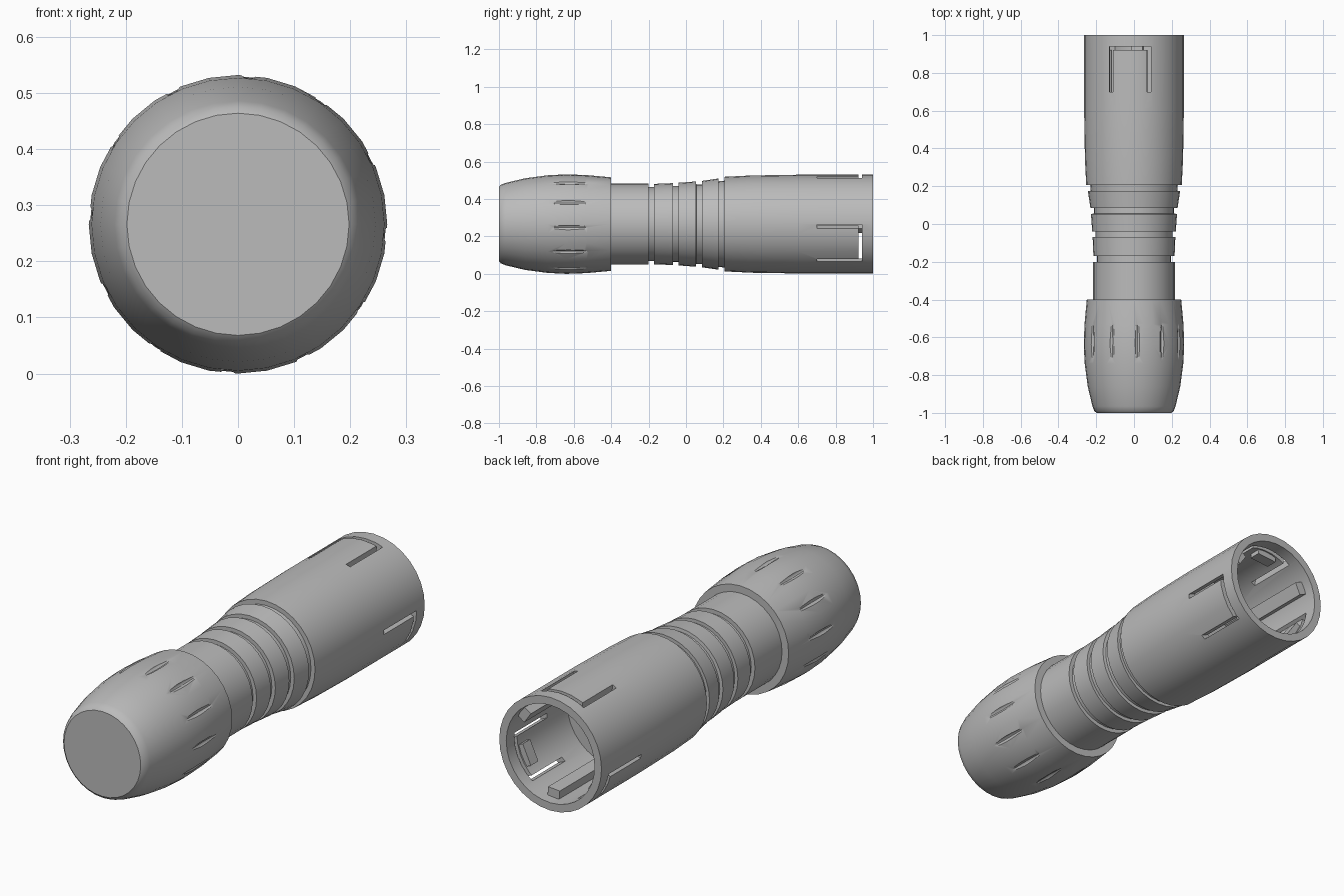
import bpy, bmesh
from math import sin, cos, pi, radians
from mathutils import Matrix, Vector

if "Cube" in bpy.data.objects:
    bpy.data.objects.remove(bpy.data.objects["Cube"])

AXIS = 0.266   # height of the long axis
SIDES = 32
GREY = (0.5, 0.5, 0.5, 1)
LATCHES = (95, 215, 335)
RIDGES = (35, 155, 275)

grey = bpy.data.materials.new("mid grey")
grey.use_nodes = True
grey.diffuse_color = GREY
grey.node_tree.nodes["Principled BSDF"].inputs["Base Color"].default_value = GREY


def finish(name, bm):
    bmesh.ops.recalc_face_normals(bm, faces=bm.faces)
    mesh = bpy.data.meshes.new(name)
    bm.to_mesh(mesh)
    bm.free()
    mesh.materials.append(grey)
    obj = bpy.data.objects.new(name, mesh)
    bpy.context.collection.objects.link(obj)
    return obj


def bridge(bm, rings):
    """Closed solid skinned over a list of point rings."""
    rings = [[bm.verts.new(p) for p in ring] for ring in rings]
    count = len(rings[0])
    for a, b in zip(rings, rings[1:]):
        for i in range(count):
            j = (i + 1) % count
            bm.faces.new((a[i], a[j], b[j], b[i]))
    bm.faces.new(rings[0])
    bm.faces.new(rings[-1])


def lathe(name, profile):
    """Solid turned around the long axis from (y, radius) points."""
    bm = bmesh.new()
    turns = [2 * pi * i / SIDES for i in range(SIDES)]
    bridge(bm, [[(r * cos(t), y, AXIS + r * sin(t)) for t in turns] for y, r in profile])
    return finish(name, bm)


def around(angle):
    """Frame whose x points outwards, y along the axis, at a given angle."""
    return Matrix.Translation((0, 0, AXIS)) @ Matrix.Rotation(-radians(angle), 4, 'Y')


def add_box(bm, angle, low, high):
    low, high = Vector(low), Vector(high)
    place = around(angle) @ Matrix.Translation((low + high) / 2)
    bmesh.ops.create_cube(bm, size=1, matrix=place @ Matrix.Diagonal((*(high - low), 1)))


def carve(obj, cutter):
    """Subtract the cutter, bake the result and drop the cutter."""
    mod = obj.modifiers.new("cut", 'BOOLEAN')
    mod.operation, mod.solver, mod.object = 'DIFFERENCE', 'EXACT', cutter
    bpy.context.view_layer.update()
    graph = bpy.context.evaluated_depsgraph_get()
    mesh = bpy.data.meshes.new_from_object(obj.evaluated_get(graph))
    obj.modifiers.clear()
    obj.data = mesh
    bpy.data.objects.remove(cutter)


# Front cap: rounded barrel with a flat end
front_cap = lathe("front_cap", [
    (-1.0, 0.198), (-0.99, 0.21), (-0.965, 0.22), (-0.86, 0.245), (-0.74, 0.261),
    (-0.64, 0.266), (-0.53, 0.262), (-0.4, 0.25)])

# Shallow grip dents around the cap
bm = bmesh.new()
for k in range(12):
    place = around(30 * k - 4) @ Matrix.Translation((0.278, -0.62, 0))
    bmesh.ops.create_uvsphere(bm, u_segments=12, v_segments=8, radius=1,
                              matrix=place @ Matrix.Diagonal((0.022, 0.17, 0.016, 1)))
carve(front_cap, finish("dent_cutter", bm))

# Body: neck, grooved rings, sleeve and the open socket at the back
profile = [(-0.42, 0.216), (-0.2, 0.216)]
bands = [(-0.17, -0.07, 0.215, 0.219), (-0.04, 0.053, 0.221, 0.228),
         (0.085, 0.175, 0.231, 0.244)]
for start, end, r0, r1 in bands:
    profile += [(start - 0.03, r0 - 0.018), (start, r0 - 0.018), (start, r0), (end, r1)]
profile += [(0.175, 0.229), (0.207, 0.232), (0.207, 0.253), (0.35, 0.26),
            (0.6, 0.264), (1.0, 0.264), (1.0, 0.228), (0.55, 0.228)]
body = lathe("body", profile)

# Three latches, each freed by a U-shaped slot through the wall
half = [(0.7, 0.09), (0.7, 0.11), (0.941, 0.11), (0.941, -0.11)]
inner = [(0.7, -0.11), (0.7, -0.09), (0.922, -0.09), (0.922, 0.09)]
bm = bmesh.new()
for angle in LATCHES:
    place = around(angle)
    bridge(bm, [[place @ Vector((x, y, z)) for y, z in half + inner] for x in (0.17, 0.3)])
carve(body, finish("slot_cutter", bm))

# Hooks on the inside of the latches
bm = bmesh.new()
for angle in LATCHES:
    add_box(bm, angle, (0.2, 0.86, -0.05), (0.24, 0.915, 0.05))
finish("latch_hooks", bm)

# Guide ridges between the latches, inside the socket
bm = bmesh.new()
for angle in RIDGES:
    add_box(bm, angle, (0.187, 0.54, -0.03), (0.235, 0.95, 0.03))
finish("guide_ridges", bm)

# Contact pins on the socket floor
bm = bmesh.new()
for angle in RIDGES:
    place = around(angle) @ Matrix.Translation((0.1, 0.58, 0)) @ Matrix.Rotation(pi / 2, 4, 'X')
    bmesh.ops.create_cone(bm, cap_ends=True, segments=10, radius1=0.018, radius2=0.018,
                          depth=0.1, matrix=place)
contact_pins = finish("contact_pins", bm)

# Smooth shading with sharp edges kept
for obj in (front_cap, body, contact_pins):
    bpy.ops.object.select_all(action='DESELECT')
    obj.select_set(True)
    bpy.context.view_layer.objects.active = obj
    bpy.ops.object.shade_smooth_by_angle(angle=radians(30))
